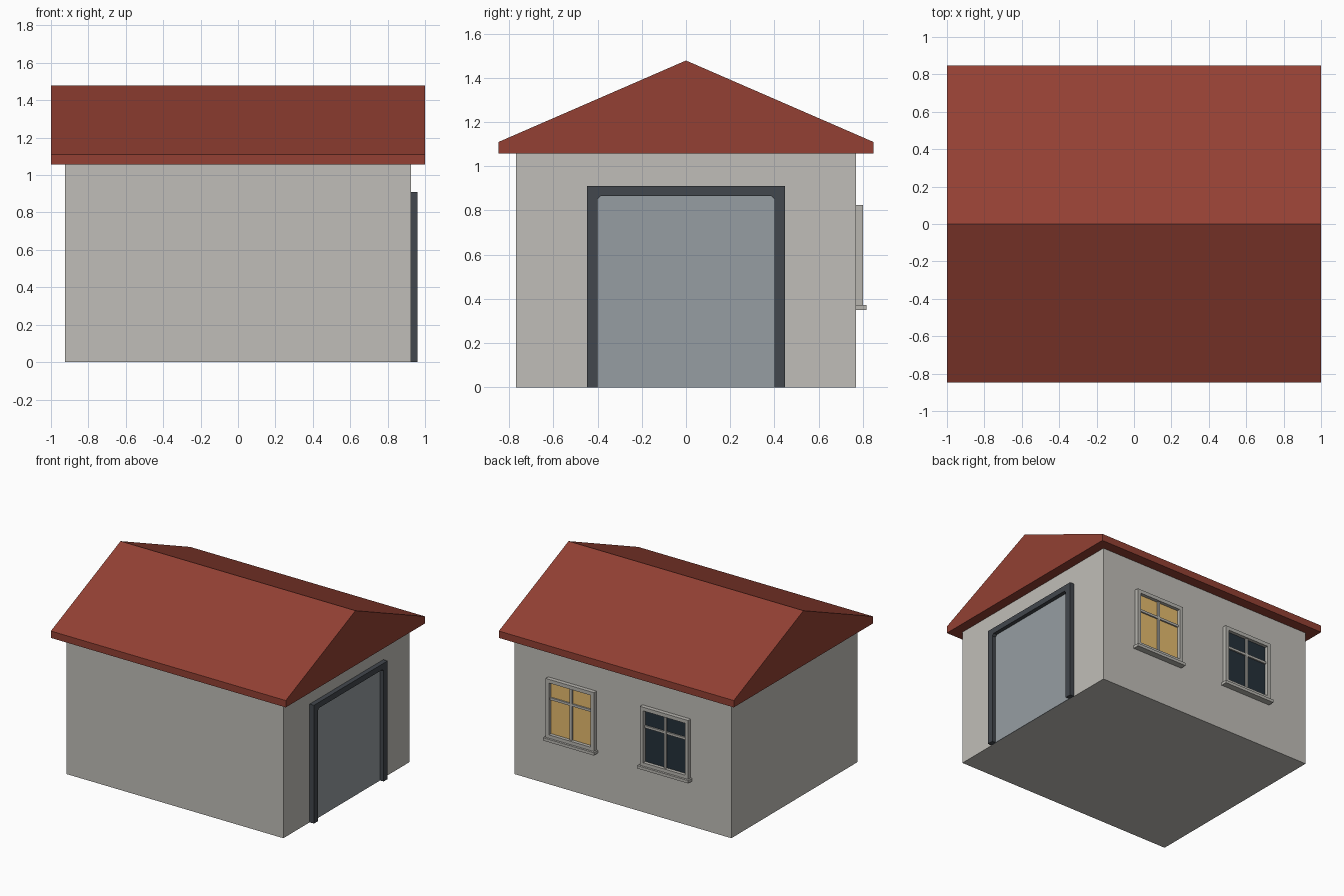
import bpy, bmesh
from mathutils import Vector

if "Cube" in bpy.data.objects:
    bpy.data.objects.remove(bpy.data.objects["Cube"])


def material(name, rgb):
    lin = [(c / 255 / 12.92) if c <= 10 else ((c / 255 + 0.055) / 1.055) ** 2.4 for c in rgb]
    m = bpy.data.materials.new(name)
    m.diffuse_color = (*lin, 1)
    m.use_nodes = True
    m.node_tree.nodes["Principled BSDF"].inputs["Base Color"].default_value = m.diffuse_color
    return m


WALL = material("wall grey", (192, 190, 184))
ROOF = material("roof red", (147, 64, 51))
TRIM = material("dark trim", (66, 71, 77))
DOOR = material("door grey", (150, 157, 162))
FRAME = material("window frame grey", (183, 181, 175))
LIT = material("lit glass", (230, 188, 110))
DARK = material("dark glass", (36, 48, 58))


def prism(name, pts, start, depth, mat):
    """Extrude a closed outline (list of 3D points) along a depth vector."""
    bm = bmesh.new()
    face = bm.faces.new([bm.verts.new(Vector(p) + Vector(start)) for p in pts])
    ext = bmesh.ops.extrude_face_region(bm, geom=[face])
    new = [g for g in ext["geom"] if isinstance(g, bmesh.types.BMVert)]
    bmesh.ops.translate(bm, verts=new, vec=depth)
    bmesh.ops.recalc_face_normals(bm, faces=bm.faces)
    mesh = bpy.data.meshes.new(name)
    bm.to_mesh(mesh)
    bm.free()
    mesh.materials.append(mat)
    ob = bpy.data.objects.new(name, mesh)
    bpy.context.collection.objects.link(ob)
    return ob


def box(name, x0, x1, y0, y1, z0, z1, mat):
    pts = [(x0, y0, 0), (x1, y0, 0), (x1, y1, 0), (x0, y1, 0)]
    return prism(name, pts, (0, 0, z0), (0, 0, z1 - z0), mat)


# Walls
WX, WY = 0.924, 0.768
box("walls", -WX, WX, -WY, WY, 0, 1.06, WALL)

# Gable roof with a short vertical eave
gable = [(-0.847, 1.057), (0.847, 1.057), (0.847, 1.11), (0, 1.478), (-0.847, 1.11)]
prism("roof", [(0, y, z) for y, z in gable], (-1, 0, 0), (2, 0, 0), ROOF)

# Garage door and its surround, with small chamfers in the top corners
box("garage_door", WX - 0.01, WX + 0.006, -0.405, 0.405, 0, 0.87, DOOR)
half = [(0.448, 0), (0.448, 0.91), (0.385, 0.866), (0.40, 0.851), (0.40, 0)]
outline = [(-0.448, 0), (-0.448, 0.91), (0.448, 0.91), (0.448, 0), (0.40, 0), (0.40, 0.851),
           (0.385, 0.866), (-0.385, 0.866), (-0.40, 0.851), (-0.40, 0)]
prism("door_surround", [(0, y, z) for y, z in outline], (WX - 0.005, 0, 0), (0.041, 0, 0), TRIM)

# Two windows on the back wall
W, B, Z0, Z1 = 0.205, 0.028, 0.36, 0.825
for tag, cx, glass in (("lit", 0.43, LIT), ("dark", -0.373, DARK)):
    a, b = cx - W, cx + W
    box(tag + "_window_glass", a + 0.01, b - 0.01, WY - 0.002, WY + 0.006, Z0 + 0.01, Z1 - 0.01, glass)
    for side, x0 in (("right", a), ("left", b - B)):
        box(f"{tag}_window_{side}_jamb", x0, x0 + B, WY - 0.005, 0.80, Z0, Z1, FRAME)
    box(tag + "_window_head", a + B, b - B, WY - 0.005, 0.80, Z1 - B, Z1, FRAME)
    box(tag + "_window_bottom_rail", a + B, b - B, WY - 0.005, 0.80, Z0, Z0 + B + 0.01, FRAME)
    box(tag + "_window_mullion", cx - 0.009, cx + 0.009, WY - 0.005, 0.787, Z0 + B, Z1 - B, FRAME)
    box(tag + "_window_crossbar", a + B, b - B, WY - 0.005, 0.785, 0.661, 0.679, FRAME)
    box(tag + "_window_sill", a - 0.012, b + 0.012, WY - 0.005, 0.816, 0.35, 0.372, FRAME)
